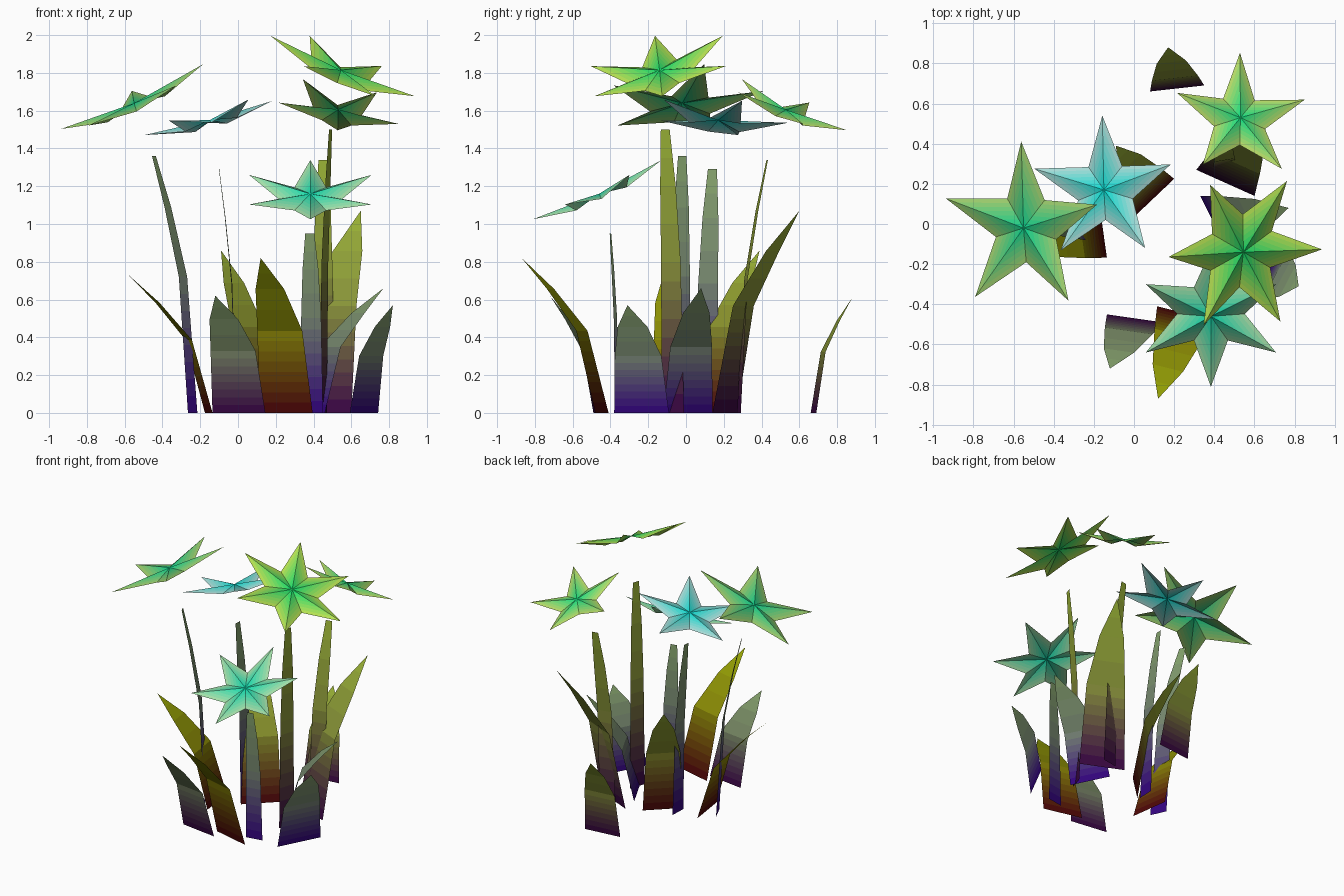
import bpy, math
from mathutils import Vector

if "Cube" in bpy.data.objects:
    bpy.data.objects.remove(bpy.data.objects["Cube"])


def material(name, rgb):
    m = bpy.data.materials.new(name)
    m.diffuse_color = tuple(c ** 2.2 for c in rgb) + (1,)
    m.use_nodes = True
    m.node_tree.nodes["Principled BSDF"].inputs["Base Color"].default_value = m.diffuse_color
    return m


def build(name, verts, faces, bands, colours):
    """Mesh from faces; bands gives each face's material slot."""
    me = bpy.data.meshes.new(name)
    me.from_pydata(verts, [], faces)
    for i, c in enumerate(colours):
        me.materials.append(material(f"{name}_{i}", c))
    for p, b in zip(me.polygons, bands):
        p.material_index = b
    ob = bpy.data.objects.new(name, me)
    bpy.context.collection.objects.link(ob)


def mix(a, b, t):
    return tuple(x + (y - x) * t for x, y in zip(a, b))


# row keys: height fraction, outward fraction
BEND = [(0, 0), (.53, .25), (.8, .64), (1, 1)]
LEAF = [1, .85, .54, 0]
STEM = [1, .88, .7, .4]


def blade(name, base, across, tip, widths, low, high):
    """Bent flat strip facing outward; the lowest part is split into colour bands."""
    base, across, tip = Vector((*base, 0)), Vector((*across, 0)), Vector(tip)
    shift = Vector((tip.x - base.x, tip.y - base.y, 0))
    if across.cross(Vector((0, 0, 1))).dot(shift) < 0:
        across = -across
    steps = [i / 8 for i in range(9)] + [1.5, 2, 2.5, 3]
    verts, faces, colours = [], [], []
    for s in steps:
        i = min(int(s), 2)
        h, o, w = mix((*BEND[i], widths[i]), (*BEND[i + 1], widths[i + 1]), s - i)
        c = base + shift * o + Vector((0, 0, tip.z * h))
        verts += [c - across * (w / 2)]
        verts += [c + across * (w / 2)] if w > .001 else []
    for k in range(len(steps) - 1):
        a = 2 * k
        faces.append((a, a + 1, a + 3, a + 2) if a + 3 < len(verts) else (a, a + 1, a + 2))
        m = (steps[k] + steps[k + 1]) / 2
        colours.append(mix(low, high, m * .8 if m < 1 else .8 + (m - 1) * .1))
    build(name, verts, faces, range(len(faces)), colours)


def flower(name, centre, points, radius, inner, slope, turn, core, rim):
    """Creased star, tilted so its plane has the given x and y slope."""
    normal = Vector((-slope[0], -slope[1], 1))
    q = Vector((0, 0, 1)).rotation_difference(normal)
    n, rings = points * 2, 7
    verts, faces, bands = [Vector(centre)], [], []
    for k in range(1, rings + 1):
        for j in range(n):
            a = math.radians(turn) + j * math.pi / points
            r = radius * (inner if j % 2 else 1)
            p = Vector((r * math.cos(a), r * math.sin(a), -.03 if j % 2 else .024))
            verts.append(Vector(centre) + q @ p * (k / rings))
    for k in range(rings):
        for j in range(n):
            a, b = 1 + (k - 1) * n, 1 + k * n
            j2 = (j + 1) % n
            faces.append((a + j, b + j, b + j2, a + j2) if k else (0, b + j, b + j2))
            bands.append(k)
    build(name, verts, faces, bands,
          [mix(core, rim, (k + .5) / rings) for k in range(rings)])


PURPLE, PLUM, RED = (.2, .02, .5), (.22, .03, .27), (.3, .03, .06)
SAGE, OLIVE, MOSS = (.52, .64, .42), (.6, .66, .05), (.6, .7, .22)

# broad leaves
for name, base, across, tip, low, high in [
    ("leaf_back", (.215, .675), (.27, .03), (.17, .88, .61), PLUM, MOSS),
    ("leaf_front_left", (.005, -.47), (.28, -.04), (-.12, -.72, .62), PLUM, SAGE),
    ("leaf_front", (.255, -.445), (.28, -.07), (.12, -.87, .82), RED, OLIVE),
    ("leaf_left", (-.155, -.025), (-.04, .285), (-.58, -.12, .73), RED, OLIVE),
    ("leaf_right", (.667, -.235), (.15, .29), (.82, -.31, .57), PURPLE, SAGE),
    ("leaf_inner_right", (.395, .01), (.13, -.26), (.77, .08, .66), PURPLE, SAGE),
    ("leaf_back_right", (.455, .205), (.29, -.13), (.65, .60, 1.07), PLUM, MOSS),
    ("leaf_back_left", (.10, .13), (.2, .19), (-.09, .39, .86), RED, MOSS),
]:
    blade(name, base, across, tip, LEAF, low, high)

# flower stems
for name, base, across, tip, low, high in [
    ("stem_left", (-.24, -.03), (-.05, .11), (-.445, -.02, 1.36), PURPLE, SAGE),
    ("stem_right", (.45, -.07), (.04, .118), (.49, -.11, 1.5), PLUM, MOSS),
    ("stem_middle", (-.01, .11), (.005, .12), (-.10, .14, 1.29), PURPLE, SAGE),
    ("stem_front", (.39, -.365), (.12, .02), (.38, -.40, .95), PURPLE, SAGE),
    ("stem_back", (.45, .28), (.118, .02), (.45, .43, 1.34), PLUM, MOSS),
]:
    blade(name, base, across, tip, STEM, low, high)

# star flowers
flower("flower_back", (.53, .53, 1.605), 5, .34, .4, (-.2, -.42), 89,
       (.08, .87, .5), (.75, .85, .4))
flower("flower_left", (-.55, -.02, 1.64), 5, .435, .4, (.46, .1), 89,
       (.06, .82, .55), (.65, .8, .42))
flower("flower_middle", (-.15, .17, 1.55), 5, .37, .4, (.27, -.1), 91,
       (.04, .86, .82), (.7, .86, .84))
flower("flower_front", (.383, -.46, 1.16), 6, .375, .45, (0, .46), 90,
       (.06, .86, .68), (.68, .88, .66))
flower("flower_right", (.545, -.14, 1.815), 6, .415, .45, (-.43, .25), 0,
       (.08, .86, .42), (.75, .88, .32))
